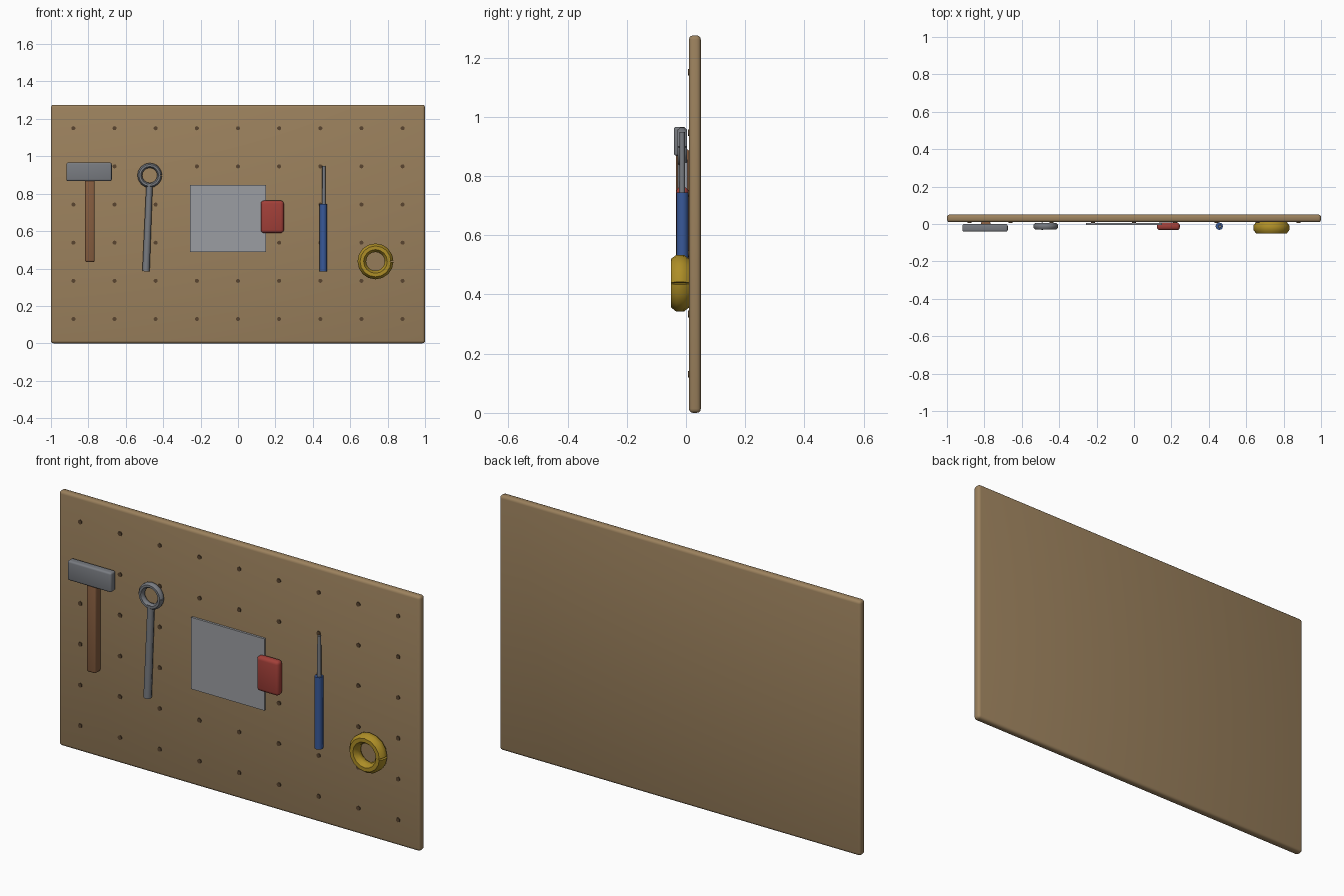
import bpy, bmesh, math
from mathutils import Vector

if "Cube" in bpy.data.objects:
    bpy.data.objects.remove(bpy.data.objects["Cube"])


def material(name, rgb):
    m = bpy.data.materials.new(name)
    m.diffuse_color = (*rgb, 1)
    m.use_nodes = True
    m.node_tree.nodes["Principled BSDF"].inputs["Base Color"].default_value = m.diffuse_color
    return m


BOARD = material("board_tan", (0.33, 0.22, 0.11))
HOLE = material("hole_brown", (0.10, 0.06, 0.03))
WOOD = material("handle_wood", (0.24, 0.11, 0.05))
STEEL = material("steel", (0.19, 0.20, 0.22))
BLADE = material("blade_steel", (0.33, 0.34, 0.36))
RED = material("grip_red", (0.36, 0.05, 0.04))
BLUE = material("grip_blue", (0.04, 0.10, 0.32))
YELLOW = material("tape_yellow", (0.42, 0.27, 0.02))


def make_object(name, bm, mat, smooth=True):
    bmesh.ops.recalc_face_normals(bm, faces=bm.faces)
    mesh = bpy.data.meshes.new(name)
    bm.to_mesh(mesh)
    bm.free()
    mesh.materials.append(mat)
    ob = bpy.data.objects.new(name, mesh)
    bpy.context.collection.objects.link(ob)
    if smooth:
        bpy.ops.object.select_all(action='DESELECT')
        bpy.context.view_layer.objects.active = ob
        ob.select_set(True)
        bpy.ops.object.shade_smooth_by_angle(angle=math.radians(50))
    return ob


def box(name, x, y, z, mat, bevel=0.0):
    """Box from (min, max) ranges with rounded edges."""
    bm = bmesh.new()
    bmesh.ops.create_cube(bm, size=1)
    for v in bm.verts:
        for i, (lo, hi) in enumerate((x, y, z)):
            v.co[i] = (lo + hi) / 2 + v.co[i] * (hi - lo)
    if bevel:
        bmesh.ops.bevel(bm, geom=bm.edges[:], offset=bevel, segments=3,
                        profile=0.5, affect='EDGES')
    return make_object(name, bm, mat)


def rod(name, a, b, r1, r2, mat, sides=12):
    """Tapered rod between two points."""
    a, b = Vector(a), Vector(b)
    bm = bmesh.new()
    bmesh.ops.create_cone(bm, cap_ends=True, segments=sides, radius1=r1,
                          radius2=r2, depth=(b - a).length)
    turn = (b - a).to_track_quat('Z', 'Y')
    for v in bm.verts:
        v.co = turn @ v.co + (a + b) / 2
    return make_object(name, bm, mat)


def ring(name, centre, major, flat, deep, mat, steps=16, sides=8):
    """Tube swept round a circle, with a small open seam on the +x side."""
    bm = bmesh.new()
    loops = []
    for i in range(steps + 1):
        t = math.tau * i / steps
        tilt = t + (math.pi / steps if i == 0 else -math.pi / steps if i == steps else 0)
        mid = Vector(centre) + Vector((math.cos(t), 0, math.sin(t))) * major
        out = Vector((math.cos(tilt), 0, math.sin(tilt)))
        loop = []
        for j in range(sides):
            s = math.tau * (j + 0.5) / sides
            loop.append(bm.verts.new(mid + out * flat * math.cos(s)
                                     + Vector((0, deep * math.sin(s), 0))))
        loops.append(loop)
    for p, q in zip(loops, loops[1:]):
        for j in range(sides):
            k = (j + 1) % sides
            bm.faces.new((p[j], p[k], q[k], q[j]))
    bm.faces.new(loops[0])
    bm.faces.new(loops[-1][::-1])
    return make_object(name, bm, mat)


# Board with its grid of peg holes
box("pegboard", (-1, 1), (0.01, 0.05), (0, 1.275), BOARD, 0.014)
for row in range(6):
    for col in range(9):
        x, z = -0.88 + 0.22 * col, 0.13 + 0.204 * row
        rod(f"peg_hole_{row}_{col}", (x, 0.006, z), (x, 0.02, z), 0.011, 0.011, HOLE, 10)

# Hammer
box("hammer_handle", (-0.818, -0.766), (-0.034, 0.012), (0.435, 0.89), WOOD, 0.009)
box("hammer_head", (-0.918, -0.675), (-0.041, -0.001), (0.868, 0.966), STEEL, 0.009)

# Ring wrench
ring("wrench_ring", (-0.472, -0.012, 0.898), 0.053, 0.014, 0.0175, STEEL)
rod("wrench_shaft", (-0.492, -0.012, 0.385), (-0.473, -0.012, 0.855), 0.0195, 0.017, STEEL, 8)

# Saw
box("saw_blade", (-0.256, 0.15), (-0.006, 0.005), (0.487, 0.846), BLADE)
box("saw_grip", (0.122, 0.245), (-0.033, 0.008), (0.59, 0.763), RED, 0.016)

# Screwdriver
rod("screwdriver_handle", (0.456, -0.012, 0.385), (0.456, -0.012, 0.745), 0.0205, 0.0205, BLUE, 8)
rod("screwdriver_shaft", (0.459, -0.013, 0.74), (0.459, -0.013, 0.948), 0.01, 0.009, STEEL, 8)

# Roll of tape
ring("tape_roll", (0.735, -0.02, 0.438), 0.073, 0.025, 0.0325, YELLOW)
